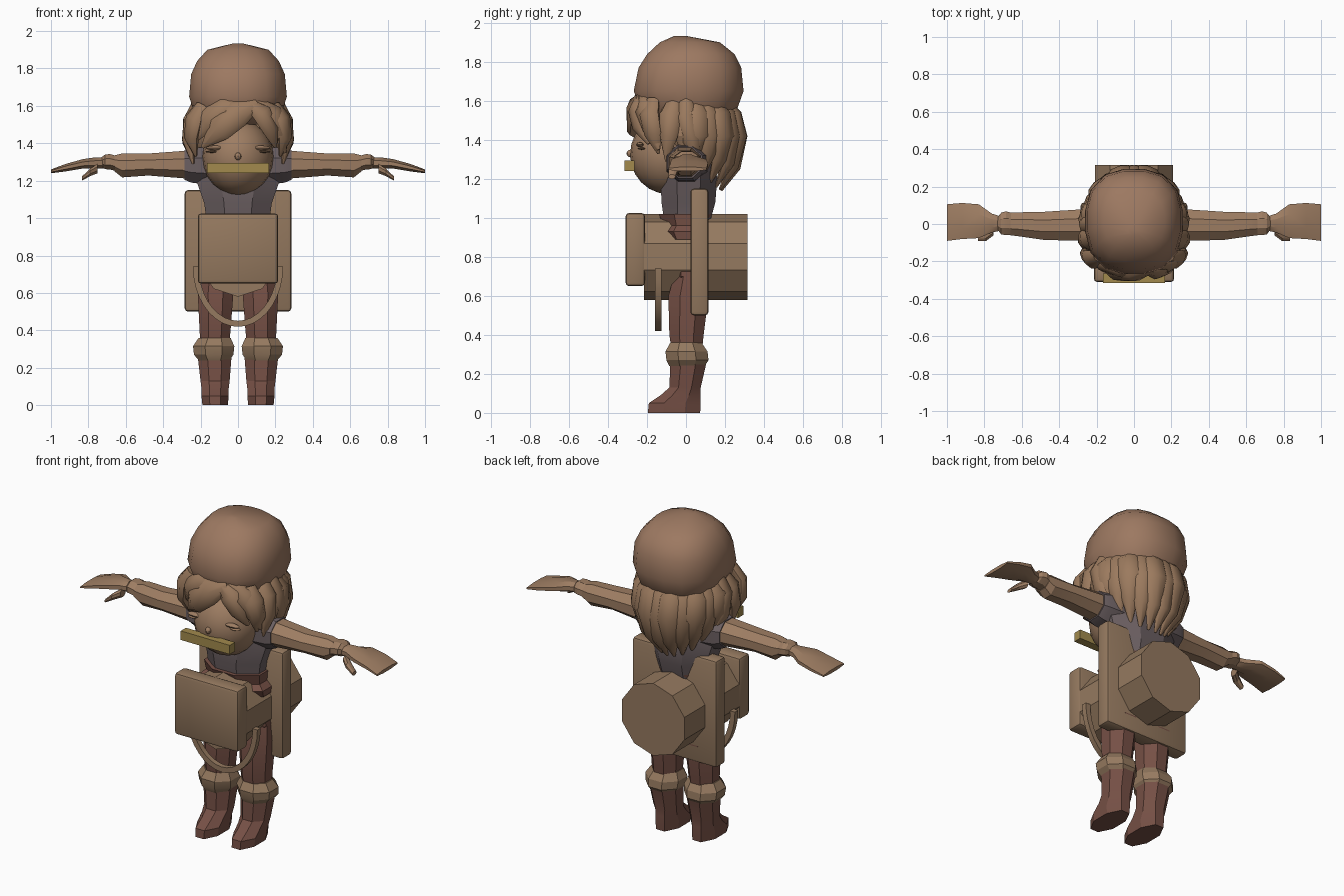
import bpy, bmesh, math
from mathutils import Vector


def material(name, rgb):
    m = bpy.data.materials.new(name)
    m.diffuse_color = (*rgb, 1)
    return m


SKIN = material("skin tan", (0.34, 0.205, 0.123))
HAIR = material("hair tan", (0.33, 0.195, 0.112))
HAT = material("hat tan", (0.335, 0.19, 0.12))
PACK = material("pack tan", (0.30, 0.192, 0.115))
MAROON = material("maroon cloth", (0.18, 0.08, 0.06))
SHIRT = material("grey shirt", (0.145, 0.113, 0.118))
GOLD = material("dull gold", (0.36, 0.255, 0.075))


def finish(name, bm, mat, angle=35):
    bmesh.ops.recalc_face_normals(bm, faces=bm.faces)
    me = bpy.data.meshes.new(name)
    bm.to_mesh(me)
    bm.free()
    me.materials.append(mat)
    ob = bpy.data.objects.new(name, me)
    bpy.context.collection.objects.link(ob)
    if angle:
        bpy.ops.object.select_all(action='DESELECT')
        ob.select_set(True)
        bpy.context.view_layer.objects.active = ob
        bpy.ops.object.shade_smooth_by_angle(angle=math.radians(angle))
    return ob


def loft(name, rings, mat, angle=35):
    """Skin a row of closed rings and cap both ends."""
    bm = bmesh.new()
    vs = [[bm.verts.new(p) for p in r] for r in rings]
    n = len(vs[0])
    for a, b in zip(vs, vs[1:]):
        for i in range(n):
            bm.faces.new((a[i], a[(i + 1) % n], b[(i + 1) % n], b[i]))
    bm.faces.new(vs[0])
    bm.faces.new(vs[-1])
    return finish(name, bm, mat, angle)


def ring(axis, at, a0, a1, b0, b1, n=8, power=2.6):
    """Rounded section spanning a0..a1 and b0..b1, across the given axis."""
    out = []
    for i in range(n):
        t = 2 * math.pi * (i + 0.5) / n
        c, s = math.cos(t), math.sin(t)
        k = (abs(c) ** power + abs(s) ** power) ** (-1 / power)
        if n == 8:  # reach the full width on the flats
            k /= 0.96
        a = (a0 + a1) / 2 + (a1 - a0) / 2 * c * k
        b = (b0 + b1) / 2 + (b1 - b0) / 2 * s * k
        out.append((a, b, at) if axis == 'z' else (at, a, b))
    return out


def box(name, x, y, z, mat, bevel=0.015):
    bm = bmesh.new()
    bmesh.ops.create_cube(bm, size=1)
    for v in bm.verts:
        for i, (lo, hi) in enumerate((x, y, z)):
            v.co[i] = (lo + hi) / 2 + v.co[i] * (hi - lo)
    if bevel:
        bmesh.ops.bevel(bm, geom=bm.edges[:], offset=bevel, segments=2,
                        profile=0.5, affect='EDGES')
    return finish(name, bm, mat, 30)


def ball(name, c, r, mat, seg=20, rows=12):
    bm = bmesh.new()
    bmesh.ops.create_uvsphere(bm, u_segments=seg, v_segments=rows, radius=1)
    for v in bm.verts:
        v.co = Vector(c) + Vector(v.co[i] * r[i] for i in range(3))
    return finish(name, bm, mat, 40)


def strand(name, pts, widths, thick=0.035, mat=HAIR):
    """Tapered lock of hair lying flat around the head."""
    pts = [Vector(p) for p in pts]
    rings = []
    for i, (p, w) in enumerate(zip(pts, widths)):
        tan = (pts[min(i + 1, len(pts) - 1)] - pts[max(i - 1, 0)]).normalized()
        out = p - Vector((0, 0, p.z * 0.7 + 0.42))
        out = (out - tan * out.dot(tan)).normalized()
        side = tan.cross(out)
        th = min(thick, w * 0.8)
        rings.append([p + side * w * math.cos(t) + out * th * math.sin(t)
                      for t in (k * math.pi / 4 for k in range(8))])
    return loft(name, rings, mat, 50)


# Hat: tall soft cap
loft("hat", [ring('z', z, -x, x, y0, y1, 16, 2.5) for z, x, y0, y1 in (
    (1.50, 0.20, -0.17, 0.22), (1.56, 0.235, -0.235, 0.265),
    (1.65, 0.263, -0.27, 0.297), (1.77, 0.252, -0.245, 0.285),
    (1.84, 0.22, -0.20, 0.25), (1.90, 0.165, -0.135, 0.175),
    (1.933, 0.03, -0.06, 0.0))], HAT, 50)

# Head, nose and closed eyes
ball("head", (0, -0.09, 1.325), (0.19, 0.197, 0.203), SKIN)
ball("nose", (0, -0.285, 1.33), (0.018, 0.02, 0.02), SKIN, 8, 6)
for s in (1, -1):
    ball("eyelid", (s * 0.12, -0.236, 1.375), (0.055, 0.02, 0.013), SKIN, 10, 6)
    ball("eyelash", (s * 0.14, -0.228, 1.355), (0.035, 0.02, 0.006), HAIR, 8, 6)

# Hair base and long locks around the back
ball("hair_base", (0, 0.06, 1.44), (0.24, 0.2, 0.2), HAIR)
N = 13
for k in range(N):
    deg = -96 + 192 * k / (N - 1)
    t = math.radians(deg)
    f = (abs(deg) / 96) ** 2
    end = 1.14 + 0.17 * f
    j = 0.008 * (k % 2)
    locks = [(0.20, 0.19, 1.59), (0.252 + j, 0.245 + j, 1.53),
             (0.255 + j, 0.275 + j, 1.42), (0.225 + 0.03 * f, 0.24, end + 0.12),
             (0.15 + 0.09 * f, 0.17, end)]
    strand("back_lock", [(math.sin(t) * rx, 0.01 + math.cos(t) * ry, z)
                         for rx, ry, z in locks],
           (0.045, 0.066, 0.068, 0.048, 0.008), 0.03)

# Side locks in front of the ears
for s in (1, -1):
    strand("temple_lock", [(s * 0.19, -0.17, 1.60), (s * 0.235, -0.19, 1.53),
                           (s * 0.25, -0.17, 1.43), (s * 0.225, -0.14, 1.33)],
           (0.04, 0.06, 0.05, 0.008))
    strand("cheek_lock", [(s * 0.2, -0.06, 1.60), (s * 0.255, -0.08, 1.53),
                          (s * 0.265, -0.09, 1.42), (s * 0.24, -0.10, 1.29)],
           (0.04, 0.06, 0.05, 0.008))
    strand("ear_lock", [(s * 0.22, 0.0, 1.60), (s * 0.26, 0.0, 1.52),
                        (s * 0.262, 0.03, 1.40), (s * 0.235, 0.06, 1.29)],
           (0.04, 0.055, 0.05, 0.008))

# Fringe swept to both sides of an off-centre parting
strand("fringe_main", [(0.10, -0.235, 1.61), (0.0, -0.27, 1.56),
                       (-0.10, -0.265, 1.48), (-0.19, -0.20, 1.38)],
       (0.03, 0.075, 0.075, 0.01))
strand("fringe_top", [(0.06, -0.225, 1.62), (-0.07, -0.25, 1.585),
                      (-0.17, -0.215, 1.52), (-0.245, -0.15, 1.40)],
       (0.03, 0.065, 0.07, 0.01))
strand("fringe_right", [(0.06, -0.24, 1.61), (0.13, -0.255, 1.56),
                        (0.175, -0.235, 1.47), (0.20, -0.19, 1.38)],
       (0.03, 0.06, 0.05, 0.01))
strand("fringe_far_right", [(0.10, -0.22, 1.62), (0.19, -0.215, 1.56),
                            (0.235, -0.18, 1.46), (0.25, -0.14, 1.35)],
       (0.03, 0.06, 0.05, 0.01))

# Mouth organ
box("mouth_organ", (-0.165, 0.165), (-0.315, -0.265), (1.24, 1.295), GOLD, 0)

# Shirt
loft("shirt", [ring('z', z, -x, x, y0, y1) for z, x, y0, y1 in (
    (0.97, 0.165, -0.11, 0.12), (1.08, 0.18, -0.125, 0.15),
    (1.21, 0.225, -0.13, 0.16), (1.32, 0.235, -0.10, 0.12),
    (1.38, 0.15, -0.07, 0.09))], SHIRT, 25)

# Belt and hips
loft("belt", [ring('z', z, -x, x, y0, y1) for z, x, y0, y1 in (
    (0.89, 0.205, -0.11, 0.10), (0.93, 0.21, -0.14, 0.12),
    (0.96, 0.18, -0.115, 0.11), (1.02, 0.185, -0.14, 0.13))], MAROON, 25)
loft("hips", [ring('z', z, -x, x, y0, y1) for z, x, y0, y1 in (
    (0.62, 0.10, -0.06, 0.08), (0.70, 0.205, -0.08, 0.11),
    (0.92, 0.19, -0.10, 0.11))], MAROON, 25)

for s in (1, -1):
    def upright(name, rows, mat):
        loft(name, [ring('z', z, s * x0, s * x1, y0, y1)
                    for z, x0, x1, y0, y1 in rows], mat, 25)

    def sideways(name, rows, mat):
        loft(name, [ring('x', s * x, y0, y1, z0, z1)
                    for x, y0, y1, z0, z1 in rows], mat, 25)

    # Legs, cuffs and boots
    upright("leg", ((0.30, 0.05, 0.20, -0.07, 0.08), (0.40, 0.04, 0.205, -0.085, 0.09),
                    (0.60, 0.025, 0.215, -0.09, 0.115), (0.74, 0.02, 0.20, -0.05, 0.10)), MAROON)
    upright("boot_cuff", ((0.24, 0.045, 0.21, -0.085, 0.095), (0.27, 0.025, 0.235, -0.10, 0.115),
                          (0.315, 0.02, 0.24, -0.105, 0.11), (0.36, 0.04, 0.21, -0.08, 0.08)), PACK)
    upright("boot", ((0.0, 0.055, 0.19, -0.195, 0.072), (0.05, 0.05, 0.195, -0.19, 0.075),
                     (0.09, 0.05, 0.195, -0.13, 0.075), (0.13, 0.045, 0.2, -0.085, 0.075),
                     (0.26, 0.035, 0.215, -0.08, 0.105)), MAROON)

    # Sleeve, arm, wrist and hand
    sideways("sleeve", ((0.16, -0.10, 0.11, 1.18, 1.38), (0.25, -0.10, 0.10, 1.19, 1.375),
                        (0.285, -0.092, 0.085, 1.205, 1.365)), SHIRT)
    sideways("arm", ((0.25, -0.09, 0.08, 1.21, 1.362), (0.48, -0.085, 0.065, 1.228, 1.345),
                     (0.62, -0.065, 0.062, 1.218, 1.345), (0.66, -0.06, 0.06, 1.25, 1.335)), SKIN)
    sideways("wrist_band", ((0.64, -0.055, 0.055, 1.25, 1.33), (0.685, -0.06, 0.068, 1.26, 1.342),
                            (0.71, -0.055, 0.06, 1.262, 1.34), (0.73, -0.03, 0.035, 1.27, 1.325)), SKIN)
    sideways("hand", ((0.71, -0.035, 0.04, 1.265, 1.325), (0.76, -0.045, 0.055, 1.265, 1.325),
                      (0.83, -0.075, 0.105, 1.265, 1.315), (0.92, -0.08, 0.112, 1.25, 1.29),
                      (1.0, -0.09, 0.105, 1.24, 1.26)), SKIN)
    sideways("thumb", ((0.75, -0.06, -0.01, 1.24, 1.29), (0.79, -0.09, -0.04, 1.225, 1.265),
                       (0.835, -0.09, -0.055, 1.20, 1.222)), SKIN)

# Front pouch and rear carrying board
box("front_pouch", (-0.215, 0.215), (-0.31, -0.21), (0.65, 1.025), PACK, 0.018)
box("back_board", (-0.285, 0.285), (0.022, 0.115), (0.50, 1.15), PACK, 0.018)

# Ten-sided drum running front to back
drum = [[(0.22 * math.sin(k * math.pi / 5), y, 0.80 + 0.22 * math.cos(k * math.pi / 5))
         for k in range(10)] for y in (-0.215, 0.315)]
loft("drum", drum, PACK, 0)

# Hanging strap loop under the pouch
rings = []
for k in range(19):
    t = math.pi + math.pi * k / 18
    c, u = math.cos(t), math.sin(t)
    rings.append([((0.225 + d) * c, -0.142 + e, 0.74 + (0.305 + d) * u)
                  for d, e in ((-0.016, -0.016), (0.016, -0.016), (0.016, 0.016), (-0.016, 0.016))])
loft("strap_loop", rings, PACK, 30)
